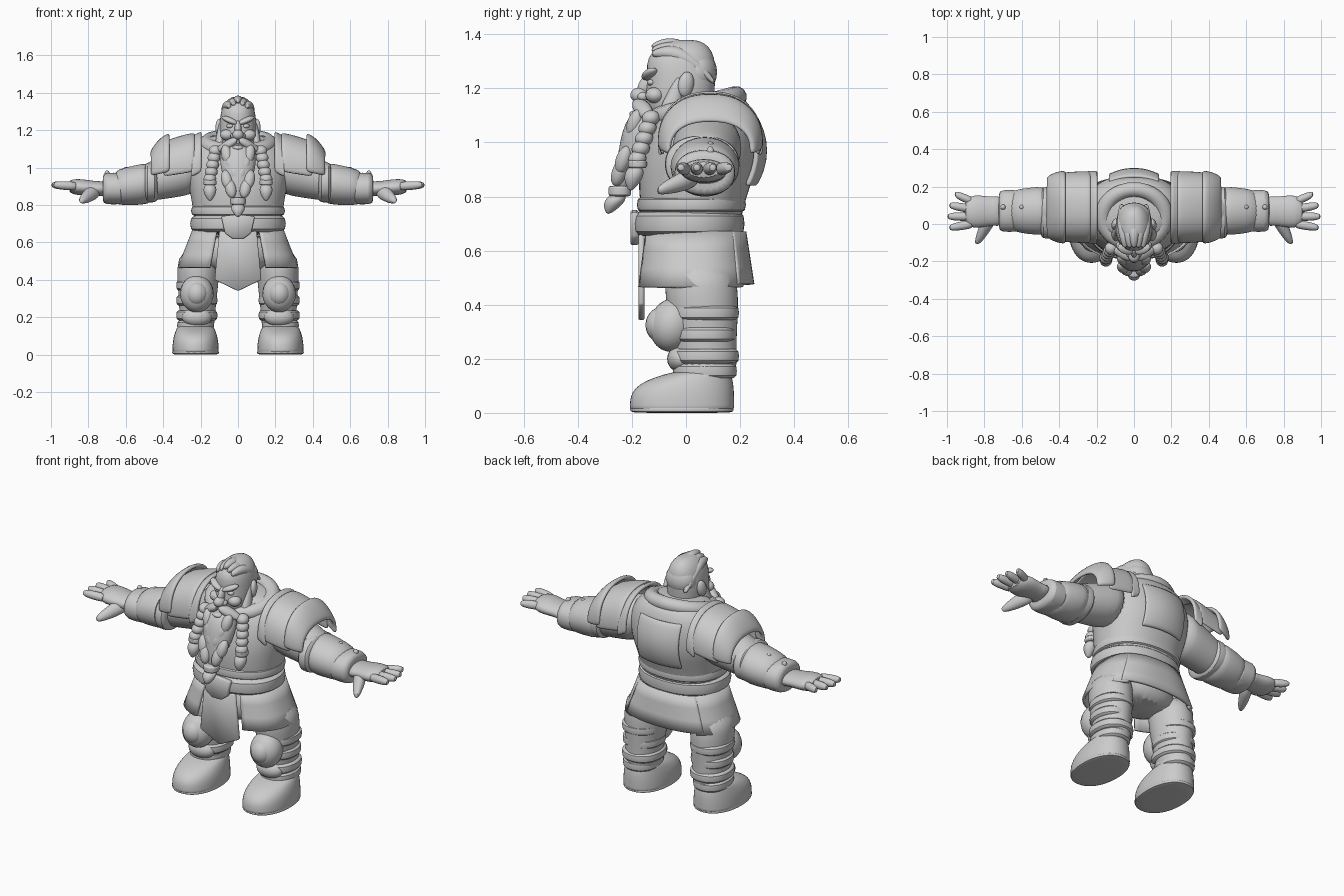
import bpy, bmesh, math
from mathutils import Matrix, Vector, Euler

if "Cube" in bpy.data.objects:
    bpy.data.objects.remove(bpy.data.objects["Cube"])

clay = bpy.data.materials.new("light grey clay")
clay.use_nodes = True
clay.diffuse_color = (.6, .6, .6, 1)
clay.node_tree.nodes["Principled BSDF"].inputs["Base Color"].default_value = clay.diffuse_color
parts = []


def finish(name, bm, smooth=False, thick=0, bevel=0):
    """Turn a bmesh into a named part; anything off the centre line is mirrored."""
    bmesh.ops.recalc_face_normals(bm, faces=bm.faces)
    across = [vert.co.x for vert in bm.verts]
    mesh = bpy.data.meshes.new(name)
    bm.to_mesh(mesh)
    bm.free()
    obj = bpy.data.objects.new(name, mesh)
    bpy.context.collection.objects.link(obj)
    mesh.materials.append(clay)
    if thick:
        solid = obj.modifiers.new("thickness", "SOLIDIFY")
        solid.thickness, solid.offset = thick, 0
    if bevel:
        obj.modifiers.new("bevel", "BEVEL").width = bevel
    if smooth:
        obj.modifiers.new("smooth", "SUBSURF").levels = 1
    if min(across) + max(across) > .01:
        obj.modifiers.new("mirror", "MIRROR").use_mirror_merge = False
    parts.append(obj)


def loft(name, axis, rings, segs=24, arc=None, thick=0, power=2, smooth=True):
    """Skin flat rings (centre, radius, radius) stacked along an axis; arc leaves an open shell."""
    first, second = [i for i in range(3) if "xyz"[i] != axis]
    start, end = [math.radians(angle) for angle in arc or (0, 360)]
    count = segs + 1 if arc else segs
    bm = bmesh.new()
    skin = []
    for centre, wide, deep in rings:
        loop = []
        for i in range(count):
            angle = start + (end - start) * i / segs
            point = Vector(centre)
            for k, radius, wave in ((first, wide, math.cos(angle)), (second, deep, math.sin(angle))):
                point[k] += radius * math.copysign(abs(wave) ** (2 / power), wave)
            loop.append(bm.verts.new(point))
        skin.append(loop)
    for low, high in zip(skin, skin[1:]):
        for i in range(segs):
            j = (i + 1) % count
            bm.faces.new((low[i], low[j], high[j], high[i]))
    if not arc:
        bm.faces.new(skin[0])
        bm.faces.new(skin[-1])
    finish(name, bm, smooth, thick)


def limb(name, axis, start, end, radii, flat=1, segs=12):
    """Tapering tube with evenly spaced radii."""
    start, end = Vector(start), Vector(end)
    last = len(radii) - 1
    loft(name, axis, [(start.lerp(end, i / last), r, r * flat) for i, r in enumerate(radii)], segs)


def band(name, axis, centre, wide, deep, half):
    """Ring with rounded rims."""
    step = Vector([half if letter == axis else 0 for letter in "xyz"])
    loft(name, axis, [(Vector(centre) + step * side, wide * grow, deep * grow)
                      for side, grow in ((-1, .85), (-.8, 1), (.8, 1), (1, .85))], power=2.2)


def body(name, levels, x=0, segs=24):
    """Upright form from levels of height, front, back and half width."""
    loft(name, "z", [((x, (front + back) / 2, z), wide, (back - front) / 2)
                     for z, front, back, wide in levels], segs, power=2.2)


def ball(name, centre, size, turn=(0, 0, 0)):
    bm = bmesh.new()
    rotation = Euler([math.radians(angle) for angle in turn]).to_matrix().to_4x4()
    matrix = Matrix.Translation(centre) @ rotation @ Matrix.Diagonal((*size, 1))
    bmesh.ops.create_uvsphere(bm, u_segments=20, v_segments=12, radius=1, matrix=matrix)
    finish(name, bm)


def plate(name, half_outline, y, thick):
    """Flat symmetric panel from the x, z points of its right-hand edge."""
    bm = bmesh.new()
    outline = half_outline + [(-x, z) for x, z in reversed(half_outline) if x]
    bm.faces.new([bm.verts.new((x, y, z)) for x, z in outline])
    finish(name, bm, thick=thick, bevel=.006)


def skirt(name, hem, flare, arc):
    """Flared panel hanging from the belt."""
    rings = []
    for i in range(4):
        t = i / 3
        rings.append(((0, .03, .67 + (hem - .67) * t), .235 + flare * t, .185 + .03 * t))
    loft(name, "z", rings, arc=arc, thick=.016, power=2.4, smooth=False)


def shoulder(name, inner, outer, height, droop, thick):
    """Half-round armour shell open underneath, falling towards the outer rim."""
    rings = []
    for i in range(5):
        t = i / 4
        fall = droop * t * t
        rings.append(((inner + (outer - inner) * t, .09, 1 - .03 * t), .185 - fall / 2, height - fall))
    loft(name, "x", rings, arc=(-5, 185), thick=thick, power=2.3)


# Torso and back plate
body("torso", [(.62, -.16, .2, .23), (.78, -.17, .21, .24), (.88, -.18, .26, .26), (.98, -.16, .27, .28),
               (1.07, -.13, .26, .27), (1.14, -.08, .24, .22), (1.18, -.04, .2, .15)], segs=32)
loft("back_plate", "z", [((0, .07, .97 + .13 * t), .25, .225 - .045 * t * t) for t in (-1, -.8, -.3, .3, .8, 1)],
     arc=(58, 122), thick=.02)

# Collar around the neck, higher at the back
bpy.ops.mesh.primitive_torus_add(major_radius=.15, minor_radius=.04, major_segments=36)
collar = bpy.context.object
collar.name = "collar"
collar.location = (0, .04, 1.13)
collar.rotation_euler.x = math.radians(15)
collar.scale.x = 1.1
collar.data.materials.append(clay)
parts.append(collar)

# Belt and skirt
band("waist_fold", "z", (0, .02, .77), .255, .205, .035)
band("belt", "z", (0, .01, .7), .26, .21, .05)
plate("buckle", [(0, .75), (.09, .74), (.07, .65), (.03, .62)], y=-.19, thick=.03)
skirt("side_skirt", hem=.465, flare=.08, arc=(-66, 52))
skirt("back_skirt", hem=.475, flare=.09, arc=(44, 136))
plate("front_flap", [(.1, .66), (.125, .4), (0, .34)], y=-.165, thick=.022)
body("hips", [(.44, -.08, .17, .13), (.5, -.12, .2, .23), (.66, -.14, .18, .2)])

# Legs with wrapped straps and knee guards
limb("leg", "z", (.21, .05, .56), (.22, .08, .1), (.1, .115, .11, .1, .095, .09), flat=1.2, segs=24)
for i in range(3):
    band("leg_strap_%d" % i, "z", (.22, .07, .37 - .08 * i), .112, .128 - .01 * (i % 2), .03)
ball("knee_guard", (.22, -.05, .325), (.09, .085, .1), turn=(-12, 0, 0))
ball("knee_dome", (.22, -.09, .325), (.06, .06, .066))
ball("shin_pad", (.22, -.02, .2), (.08, .05, .05))

# Boots: the toe curves back as the upper rises
boot = []
for i in range(9):
    t = i / 8
    boot.append((.16 * t, .2 * t ** 4 - .21, .18 - .02 * t ** 4, .125 - .035 * t ** 3))
body("boot", boot, x=.227)
band("sole", "z", (.227, -.015, .012), .127, .195, .012)
band("ankle_cuff", "z", (.227, .07, .155), .1, .12, .03)

# Arms and gauntlets
limb("upper_arm", "x", (.2, .08, 1), (.54, .07, .91), (.13, .13, .12, .11, .09), segs=24)
limb("forearm", "x", (.44, .07, .92), (.68, .07, .89), (.13, .13, .12, .105), flat=.85, segs=24)
band("elbow_cuff", "x", (.465, .06, .92), .14, .108, .035)
band("glove_cuff", "x", (.665, .07, .888), .114, .086, .06)
for x in (.6, .7):
    ball("gauntlet_stud", (x, .09, 1.1 - .19 * x), (.014, .014, .018))

# Hands
limb("palm", "x", (.7, .07, .885), (.91, .065, .9), (.09, .075, .085, .09, .07), flat=.5, segs=20)
for i in range(4):
    limb("finger_%d" % i, "x", (.86, .04 * i, .9), (1 - .01 * (i - 1) ** 2, .06 * i - .02, .908),
         (.022, .024, .024, .022, .014))
limb("thumb", "y", (.76, .05, .88), (.84, -.11, .82), (.035, .042, .036, .028, .014))

# Layered shoulder armour
shoulder("shoulder_strap", inner=.195, outer=.25, height=.185, droop=0, thick=.02)
shoulder("shoulder_plate", inner=.23, outer=.4, height=.18, droop=.02, thick=.016)
shoulder("shoulder_rim", inner=.365, outer=.465, height=.175, droop=.07, thick=.022)

# Head, face and ears
body("head", [(1.03, -.08, .09, .08), (1.1, -.14, .1, .09), (1.18, -.155, .105, .1), (1.23, -.14, .11, .1),
              (1.29, -.15, .11, .094), (1.335, -.13, .1, .08), (1.37, -.08, .07, .05), (1.38, -.04, .03, .02)])
ball("nose", (0, -.172, 1.175), (.03, .034, .028))
ball("nose_bridge", (0, -.15, 1.21), (.018, .026, .045), turn=(-25, 0, 0))
ball("nostril", (.024, -.16, 1.17), (.016, .02, .016))
ball("brow", (.045, -.135, 1.253), (.048, .026, .016), turn=(0, -22, 22))
ball("eye", (.042, -.128, 1.222), (.02, .016, .012))
ball("cheek", (.058, -.115, 1.175), (.038, .035, .03))
ball("ear", (.1, 0, 1.215), (.02, .03, .047), turn=(-10, 0, 18))
limb("sideburn", "z", (.09, -.02, 1.25), (.1, -.08, 1.06), (.01, .02, .03, .02), flat=1.4)

# Swept-back hair
for i in range(3):
    lock = []
    for k in range(7):
        t = k / 6
        radius = .034 * math.sin(math.pi * (.1 + .8 * t))
        height = 1.355 + .07 * t - .18 * t * t - .014 * i
        lock.append(((.03 * i * (.8 + .3 * t), .24 * t - .13, height), radius, radius))
    loft("hair_lock_%d" % i, "y", lock, segs=10)
ball("hair_back", (0, .04, 1.26), (.09, .075, .085))

# Moustache and beard with a tied tip
limb("moustache", "x", (0, -.18, 1.15), (.13, -.13, 1.085), (.02, .034, .034, .024, .006), flat=.85)
ball("lower_lip", (0, -.185, 1.105), (.03, .025, .014))
limb("beard", "z", (0, -.14, 1.13), (0, -.235, .82), (.07, .1, .095, .08, .055, .03), flat=.7, segs=20)
for i in range(5):
    ball("beard_lock_%d" % i, (.06 - .02 * (i % 3), -.19 - .014 * i, 1.07 - .045 * i), (.03, .028, .055), turn=(-18, 12, 0))
band("beard_ring", "z", (0, -.245, .82), .043, .043, .02)
limb("beard_tip", "z", (0, -.25, .81), (0, -.288, .735), (.03, .042, .03, .008))

# Side braids
top, bottom = Vector((.122, -.13, 1.09)), Vector((.15, -.18, .94))
for i in range(5):
    ball("braid_knot_%d" % i, top.lerp(bottom, i / 4), (.034, .034, .029), turn=(15, 0, 0))
band("braid_ring", "z", (.15, -.18, .92), .036, .036, .015)
limb("braid_tip", "z", (.15, -.185, .915), (.15, -.205, .82), (.025, .04, .03, .007))

# Smooth shading that keeps hard edges
bpy.ops.object.select_all(action="DESELECT")
for obj in parts:
    obj.select_set(True)
bpy.context.view_layer.objects.active = collar
bpy.ops.object.shade_smooth_by_angle(angle=math.radians(50))
